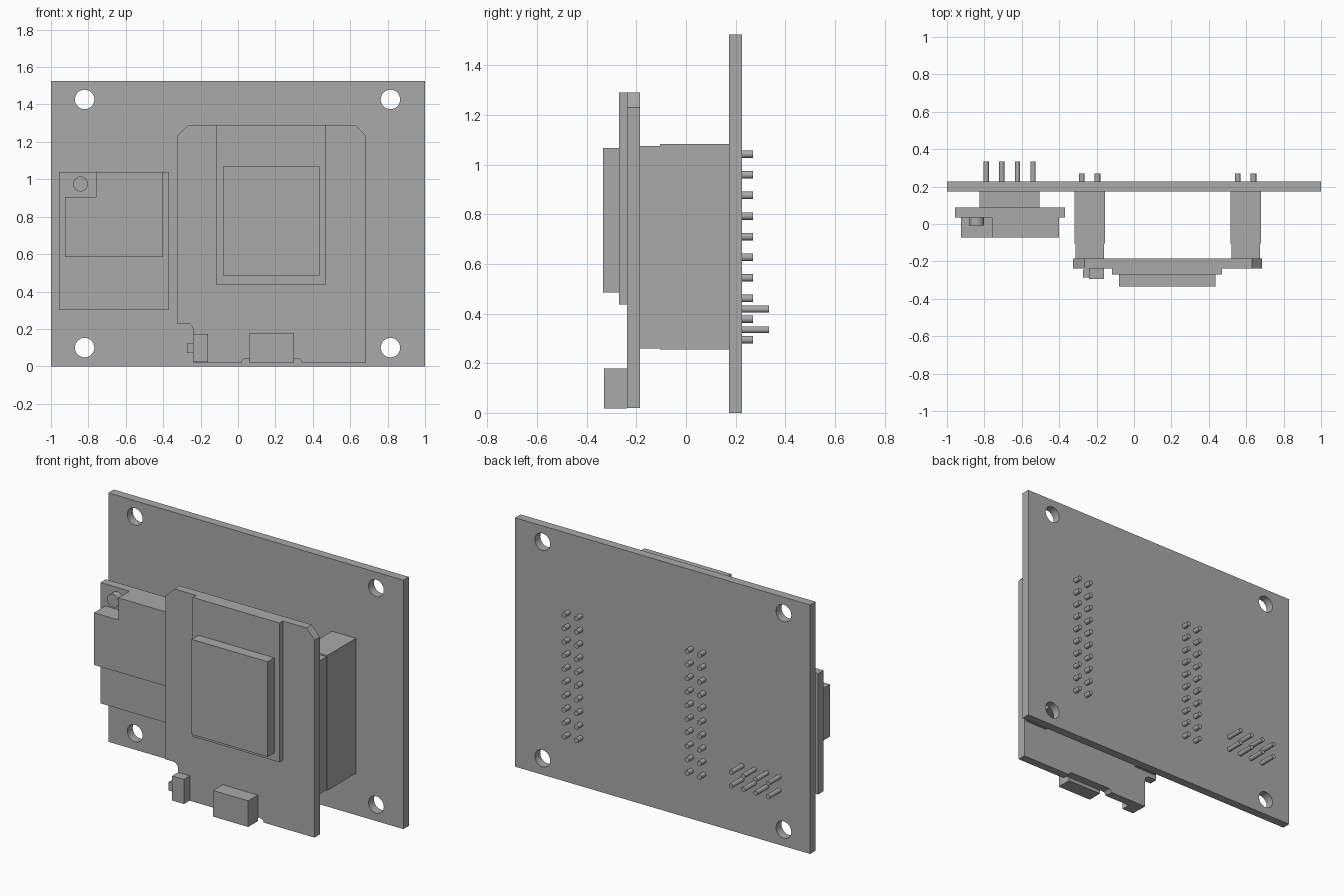
import bpy
import math

cube = bpy.data.objects.get("Cube")
if cube:
    bpy.data.objects.remove(cube, do_unlink=True)

GREY = (0.4, 0.4, 0.4, 1)
grey = bpy.data.materials.new("plain grey")
grey.use_nodes = True
grey.diffuse_color = GREY
grey.node_tree.nodes["Principled BSDF"].inputs["Base Color"].default_value = GREY


def plate(name, outline, y0, y1):
    """Extrude an (x, z) outline, listed counter-clockwise from the front, from y0 back to y1."""
    n = len(outline)
    verts = [(x, y, z) for y in (y0, y1) for x, z in outline]
    faces = [tuple(range(n)), tuple(reversed(range(n, 2 * n)))]
    for i in range(n):
        j = (i + 1) % n
        faces.append((i, i + n, j + n, j))
    mesh = bpy.data.meshes.new(name)
    mesh.from_pydata(verts, [], faces)
    mesh.materials.append(grey)
    obj = bpy.data.objects.new(name, mesh)
    bpy.context.collection.objects.link(obj)
    return obj


def box(name, x0, x1, y0, y1, z0, z1):
    return plate(name, [(x0, z0), (x1, z0), (x1, z1), (x0, z1)], y0, y1)


def arc(cx, cz, r, start, end, steps=6):
    angles = [math.radians(start + (end - start) * i / steps) for i in range(steps + 1)]
    return [(cx + r * math.cos(a), cz + r * math.sin(a)) for a in angles]


def rod(name, x, z, r, y0, y1, sides=24):
    obj = plate(name, arc(x, z, r, 0, 360, sides)[:-1], y0, y1)
    for face in obj.data.polygons:
        face.use_smooth = len(face.vertices) == 4
    for edge in obj.data.edges:
        a, b = (obj.data.vertices[v].co for v in edge.vertices)
        if abs(a.y - b.y) < 1e-4:
            edge.use_edge_sharp = True
    return obj


# Carrier board with four mounting holes
carrier = box("carrier_board", -1, 1, 0.173, 0.226, 0, 1.525)
for x in (-0.82, 0.815):
    for z in (0.1, 1.427):
        cutter = rod("hole_cutter", x, z, 0.052, 0.1, 0.3, 32)
        cutter.hide_render = True
        cutter.hide_set(True)
        cut = carrier.modifiers.new("mounting_hole", "BOOLEAN")
        cut.operation = "DIFFERENCE"
        cut.solver = "EXACT"
        cut.object = cutter

# Processor board: chamfered top, rounded side notch, recessed connector edge
outline = [(-0.24, 0.02), (0.02, 0.02)]
outline += arc(0.04, 0.02, 0.02, 180, 90)
outline += arc(0.32, 0.02, 0.02, 90, 0)
outline += [(0.685, 0.02), (0.685, 1.23), (0.63, 1.29), (-0.265, 1.29), (-0.325, 1.23), (-0.325, 0.23)]
outline += arc(-0.275, 0.195, 0.035, 90, 0)
plate("processor_board", outline, -0.237, -0.185)
box("radio_plate", -0.118, 0.47, -0.27, -0.237, 0.437, 1.29)
box("radio_shield", -0.08, 0.435, -0.335, -0.27, 0.485, 1.068)
box("port_socket", 0.062, 0.3, -0.33, -0.237, 0.018, 0.178)
box("button_body", -0.24, -0.16, -0.295, -0.237, 0.022, 0.173)
box("button_nub", -0.272, -0.24, -0.285, -0.242, 0.072, 0.123)

# Two tall socket headers with ten rows of solder pins
for side, x in (("right", -0.237), ("left", 0.597)):
    box(side + "_socket", x - 0.081, x + 0.081, -0.105, 0.173, 0.255, 1.083)
    box(side + "_plug", x - 0.077, x + 0.077, -0.185, -0.105, 0.26, 1.075)
    for dx in (-0.042, 0.042):
        for row in range(10):
            rod(side + "_solder_pin", x + dx, 0.295 + row * 0.083, 0.015, 0.226, 0.27, 16)

# Plug-in module with stepped block, small stud and header
box("module_board", -0.957, -0.37, 0.035, 0.087, 0.3, 1.04)
block = [(-0.925, 0.585), (-0.4, 0.585), (-0.4, 1.04), (-0.76, 1.04), (-0.76, 0.905), (-0.925, 0.905)]
plate("module_block", block, -0.073, 0.035)
rod("module_stud", -0.842, 0.975, 0.04, -0.008, 0.035)
box("module_header", -0.825, -0.505, 0.087, 0.173, 0.3, 0.46)
for col in range(4):
    for z in (0.335, 0.418):
        rod("module_pin", -0.79 + col * 0.0835, z, 0.014, 0.226, 0.335, 16)
